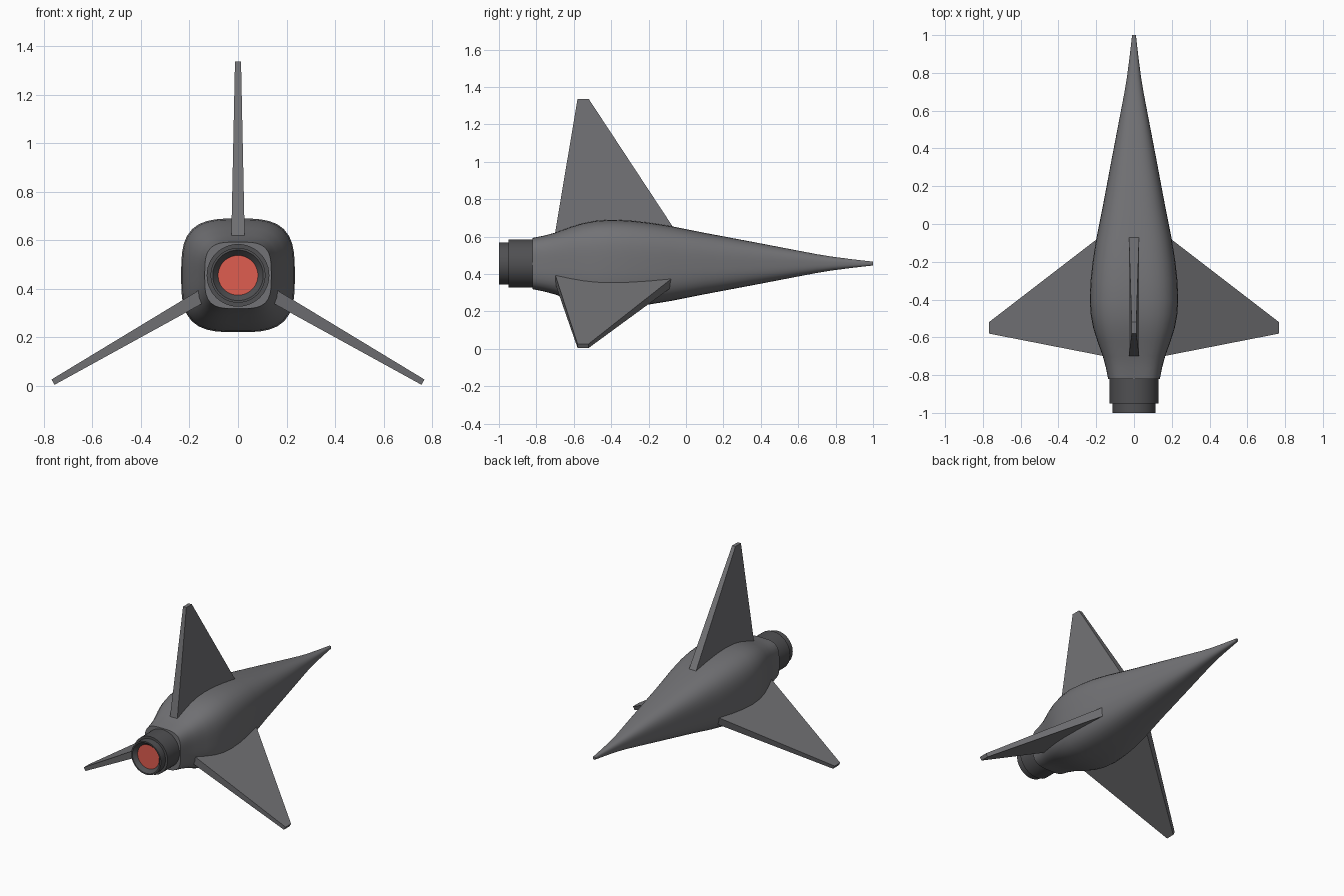
import bpy, bmesh
from math import sin, cos, pi, radians
from mathutils import Matrix

if "Cube" in bpy.data.objects:
    bpy.data.objects.remove(bpy.data.objects["Cube"])

AXIS_Z = 0.456


def material(name, rgb):
    m = bpy.data.materials.new(name)
    m.diffuse_color = (*rgb, 1)
    m.use_nodes = True
    m.node_tree.nodes["Principled BSDF"].inputs["Base Color"].default_value = m.diffuse_color
    return m


HULL = material("hull_grey", (0.17, 0.17, 0.18))
DARK = material("dark_grey", (0.08, 0.08, 0.085))
GLOW = material("exhaust_red", (0.74, 0.11, 0.08))


def finish(name, bm, mat, smooth=None):
    bmesh.ops.recalc_face_normals(bm, faces=bm.faces)
    me = bpy.data.meshes.new(name)
    bm.to_mesh(me)
    bm.free()
    me.materials.append(mat)
    ob = bpy.data.objects.new(name, me)
    bpy.context.collection.objects.link(ob)
    ob.location.z = AXIS_Z
    if smooth:
        bpy.ops.object.select_all(action='DESELECT')
        ob.select_set(True)
        bpy.context.view_layer.objects.active = ob
        bpy.ops.object.shade_smooth_by_angle(angle=radians(smooth))
    return ob


def loft(name, rings, mat, sides=48, caps=(True, True), smooth=40):
    """Skin along y; each ring is (y, half width, superellipse power)."""
    bm = bmesh.new()
    loops = []
    for y, r, n in rings:
        loop = []
        for i in range(sides):
            c, s = cos(2 * pi * i / sides), sin(2 * pi * i / sides)
            k = r / (abs(c) ** n + abs(s) ** n) ** (1 / n)
            loop.append(bm.verts.new((k * c, y, k * s)))
        loops.append(loop)
    for a, b in zip(loops, loops[1:]):
        for i in range(sides):
            j = (i + 1) % sides
            bm.faces.new((a[i], a[j], b[j], b[i]))
    for flag, loop in zip(caps, (loops[0], loops[-1])):
        if flag:
            bm.faces.new(loop)
    return finish(name, bm, mat, smooth)


# Fuselage: rounded-square section tapering to a needle nose
loft("fuselage", [
    (-0.82, 0.137, 3.6), (-0.76, 0.149, 3.5), (-0.70, 0.165, 3.4),
    (-0.62, 0.194, 3.4), (-0.55, 0.216, 3.3), (-0.48, 0.229, 3.3),
    (-0.40, 0.234, 3.3), (-0.30, 0.230, 3.2), (-0.20, 0.219, 3.2),
    (-0.08, 0.200, 3.1), (0.10, 0.164, 3.0), (0.35, 0.117, 2.9),
    (0.60, 0.069, 2.8), (0.70, 0.050, 2.7), (0.78, 0.037, 2.6),
    (0.88, 0.024, 2.6), (1.00, 0.010, 2.6)], HULL)

# Engine nozzle with stepped rim and shallow recess
loft("engine_nozzle", [
    (-0.82, 0.129, 2), (-0.95, 0.129, 2), (-0.95, 0.113, 2),
    (-1.00, 0.113, 2), (-1.00, 0.104, 2), (-0.975, 0.082, 2)],
    DARK, caps=(False, False), smooth=30)

# Glowing exhaust disc
bm = bmesh.new()
bmesh.ops.create_circle(bm, cap_ends=True, segments=48, radius=0.082,
                        matrix=Matrix.Translation((0, -0.975, 0)) @ Matrix.Rotation(pi / 2, 4, 'X'))
finish("exhaust_glow", bm, GLOW)

# Three tapered fins spaced evenly round the hull: (y, radius, half thickness)
FIN = [(-0.704, 0.14, 0.028), (-0.033, 0.14, 0.028),
       (-0.52, 0.88, 0.0125), (-0.58, 0.88, 0.0125)]
for name, angle in (("top_fin", 0), ("right_fin", 120), ("left_fin", 240)):
    bm = bmesh.new()
    left = [bm.verts.new((-t, y, r)) for y, r, t in FIN]
    right = [bm.verts.new((t, y, r)) for y, r, t in FIN]
    bm.faces.new(left)
    bm.faces.new(right[::-1])
    for i in range(4):
        j = (i + 1) % 4
        bm.faces.new((left[i], right[i], right[j], left[j]))
    bm.transform(Matrix.Rotation(radians(angle), 4, 'Y'))
    finish(name, bm, HULL)
